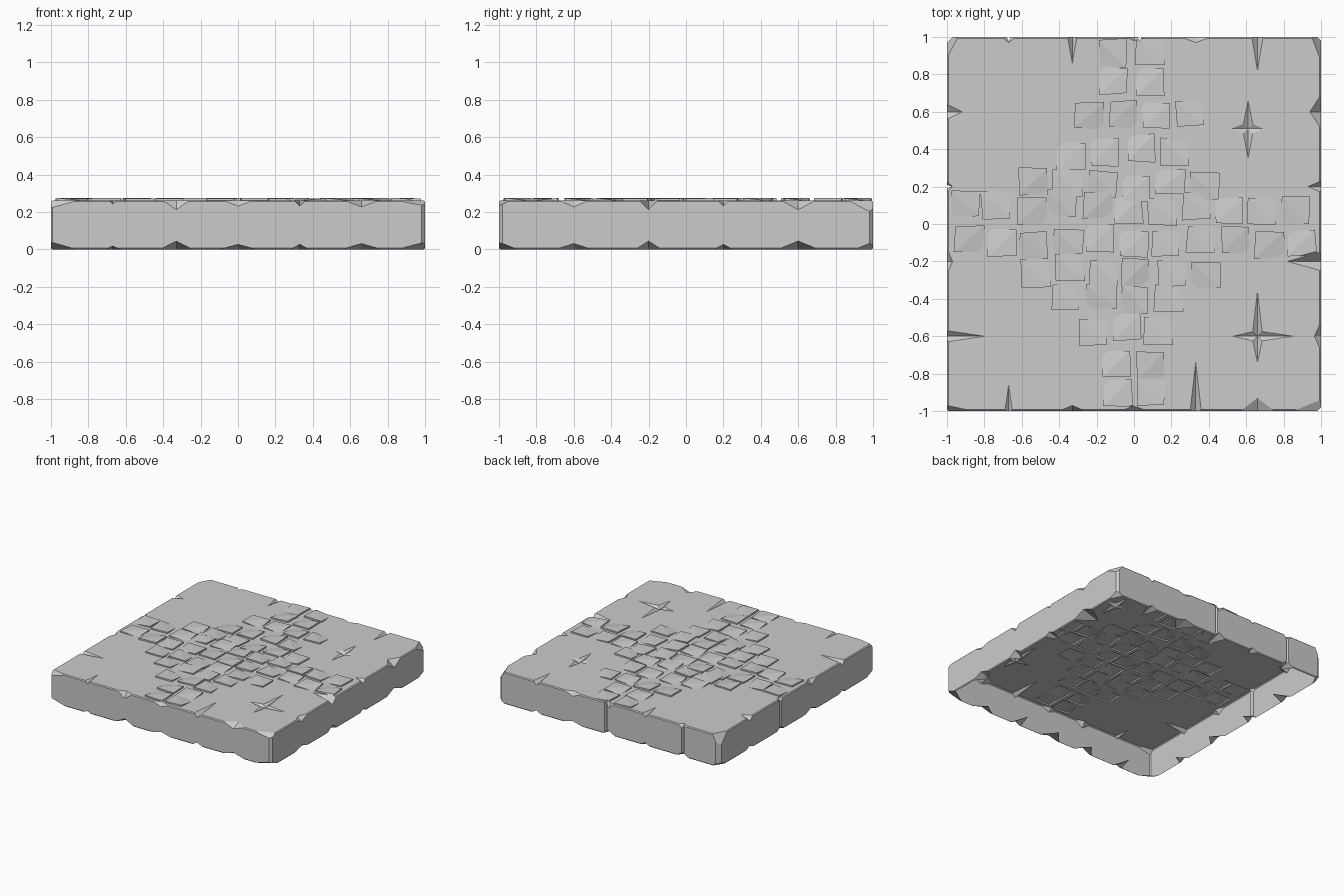
import bpy, bmesh, random
from mathutils import Vector as V

if "Cube" in bpy.data.objects:
    bpy.data.objects.remove(bpy.data.objects["Cube"])

random.seed(4)
TOP = 0.262          # slab surface; the tiles rise a little above it


def make_object(name, bm):
    bmesh.ops.recalc_face_normals(bm, faces=bm.faces)
    me = bpy.data.meshes.new(name)
    bm.to_mesh(me)
    bm.free()
    ob = bpy.data.objects.new(name, me)
    bpy.context.collection.objects.link(ob)
    return ob


def hull(bm, pts, centre, scale=2.0):
    """Convex solid scaled about a point lying on its cutting planes."""
    vs = [bm.verts.new(centre + (p - centre) * scale) for p in pts]
    bmesh.ops.convex_hull(bm, input=vs)


def edge_chip(bm, p, out, w, d, h):
    """V notch on a rim edge: half width w, inward reach d, height h (+down, -up)."""
    t = V((-out.y, out.x, 0))
    inner, side = p - out * d, p - V((0, 0, h))
    hull(bm, [p + t * w, p - t * w, inner, side], (inner + side) / 2)


def corner_chip(bm, p, a, b, h):
    """Slanted cut across a corner."""
    q = [p - V((a * p.x, 0, 0)), p - V((0, b * p.y, 0)), p - V((0, 0, h))]
    hull(bm, q + [p], (q[0] + q[1] + q[2]) / 3, 3)


def prism(bm, pts, z0, z1):
    vs = [bm.verts.new((x, y, z)) for z in (z0, z1) for x, y in pts]
    bmesh.ops.convex_hull(bm, input=vs)


def boolean(ob, tool, op):
    tool.hide_render = True
    m = ob.modifiers.new("cut", 'BOOLEAN')
    m.object, m.operation, m.solver, m.use_self = tool, op, 'EXACT', True
    bpy.context.view_layer.objects.active = ob
    bpy.ops.object.modifier_apply(modifier=m.name)
    bpy.data.objects.remove(tool)


# Slab with slightly worn edges
bm = bmesh.new()
bmesh.ops.create_cube(bm, size=1)
for v in bm.verts:
    v.co = V((v.co.x * 2, v.co.y * 2, (v.co.z + 0.5) * TOP))
bmesh.ops.bevel(bm, geom=bm.edges[:], offset=0.007, segments=1, affect='EDGES')
slab = make_object("stone_slab", bm)

# Paving tiles: centre y, first centre x, count per row
rows = [(.915, -.105, 2), (.76, -.10, 2), (.595, -.24, 4), (.385, -.33, 4),
        (.21, -.53, 6), (.085, -.91, 11), (-.095, -.89, 11), (-.255, -.53, 6),
        (-.40, -.36, 4), (-.56, -.23, 3), (-.74, -.10, 2), (-.90, -.09, 2)]
bm = bmesh.new()
for y, x0, n in rows:
    for i in range(n):
        x = x0 + i * (0.182 if n < 11 else 0.178) + random.uniform(-.012, .012)
        x = min(x, .91)
        yy = y + (random.uniform(-.022, .022) if abs(y) < .8 else 0)
        low = random.randrange(4)      # one corner sinks into the slab
        ring = []
        for k, (sx, sy) in enumerate(((-1, -1), (1, -1), (1, 1), (-1, 1))):
            px = x + sx * .076 + random.uniform(-.008, .008)
            py = yy + sy * .071 + random.uniform(-.008, .008)
            z = TOP - .003 if k == low else TOP + random.uniform(.010, .013)
            ring.append((bm.verts.new((px, py, .24)), bm.verts.new((px, py, z))))
        bm.faces.new([r[0] for r in ring])
        tops = [ring[(low + k) % 4][1] for k in range(4)]
        bm.faces.new((tops[0], tops[1], tops[3]))
        bm.faces.new((tops[1], tops[2], tops[3]))
        for k in range(4):
            a, b = ring[k], ring[(k + 1) % 4]
            bm.faces.new((a[0], b[0], b[1], a[1]))
boolean(slab, make_object("paving_tiles", bm), 'UNION')

# Edge chips per side: position along side, half width, inward reach, height
sides = {
    (0, -1): [(-.67, .02, .14, .02), (-.33, .07, .03, .05), (0, .08, .025, .03),
              (.33, .03, .26, .03), (.66, .09, .07, .035)],
    (0, 1): [(-.67, .04, .03, .04), (-.33, .025, .14, .03), (0, .04, .02, .04),
             (.33, .08, .03, .03), (.66, .03, .18, .03)],
    (1, 0): [(-.6, .08, .035, .035), (-.2, .05, .18, .05), (.2, .03, .07, .03),
             (.6, .09, .06, .05)],
    (-1, 0): [(-.6, .03, .2, .03), (-.2, .07, .03, .04), (.2, .03, .03, .04),
              (.6, .04, .08, .03)]}
bm = bmesh.new()
for (ox, oy), chips in sides.items():
    out = V((ox, oy, 0))
    for s, w, d, h in chips:
        p = out + V((s * abs(oy), s * abs(ox), 0))
        edge_chip(bm, p + V((0, 0, TOP)), out, w, d, h)
        edge_chip(bm, p, out, w + .02, random.uniform(.05, .16), -h * .9)

# Corner chips, top and bottom
for x, y, a, b, h in ((-1, -1, .14, .03, .04), (1, -1, .15, .06, .03),
                      (1, 1, .05, .13, .07), (-1, 1, .06, .11, .12)):
    corner_chip(bm, V((x, y, TOP)), a, b, h)
    corner_chip(bm, V((x, y, 0)), a, .10, -.04)
boolean(slab, make_object("chip_cutters", bm), 'DIFFERENCE')

# Upright cracks in the back and left walls, and worn upright corners
bm = bmesh.new()
for x in (.03, -.67):
    prism(bm, [(x, .975), (x - .03, 1.05), (x + .03, 1.05)], -.1, .4)
prism(bm, [(-.975, .2), (-1.05, .17), (-1.05, .23)], -.1, .4)
for x, y, c in ((1, -1, .02), (-1, 1, .03), (1, 1, .02)):
    prism(bm, [(x * (1 - c - .1), y * 1.1), (x * 1.1, y * (1 - c - .1)),
               (x * 1.1, y * 1.1)], -.1, .4)
boolean(slab, make_object("wall_cutters", bm), 'DIFFERENCE')

# Two shallow star-shaped dents
bm = bmesh.new()
for cx, cy, e, n, w, s in ((.61, .51, .08, .15, .09, .16),
                           (.66, -.6, .19, .24, .13, .14)):
    k = .025
    star = [(e, 0), (k, k), (0, n), (-k, k), (-w, 0), (-k, -k), (0, -s), (k, -k)]
    tip = bm.verts.new((cx, cy, TOP - .022))
    rim = [bm.verts.new((cx + 2 * x, cy + 2 * y, TOP + .022)) for x, y in star]
    bm.faces.new(rim)
    for i in range(8):
        bm.faces.new((tip, rim[i], rim[(i + 1) % 8]))
boolean(slab, make_object("dent_cutters", bm), 'DIFFERENCE')

# Open underside
bm = bmesh.new()
bm.from_mesh(slab.data)
under = [f for f in bm.faces if all(v.co.z < .001 for v in f.verts)]
bmesh.ops.delete(bm, geom=under, context='FACES')
bm.to_mesh(slab.data)
bm.free()
